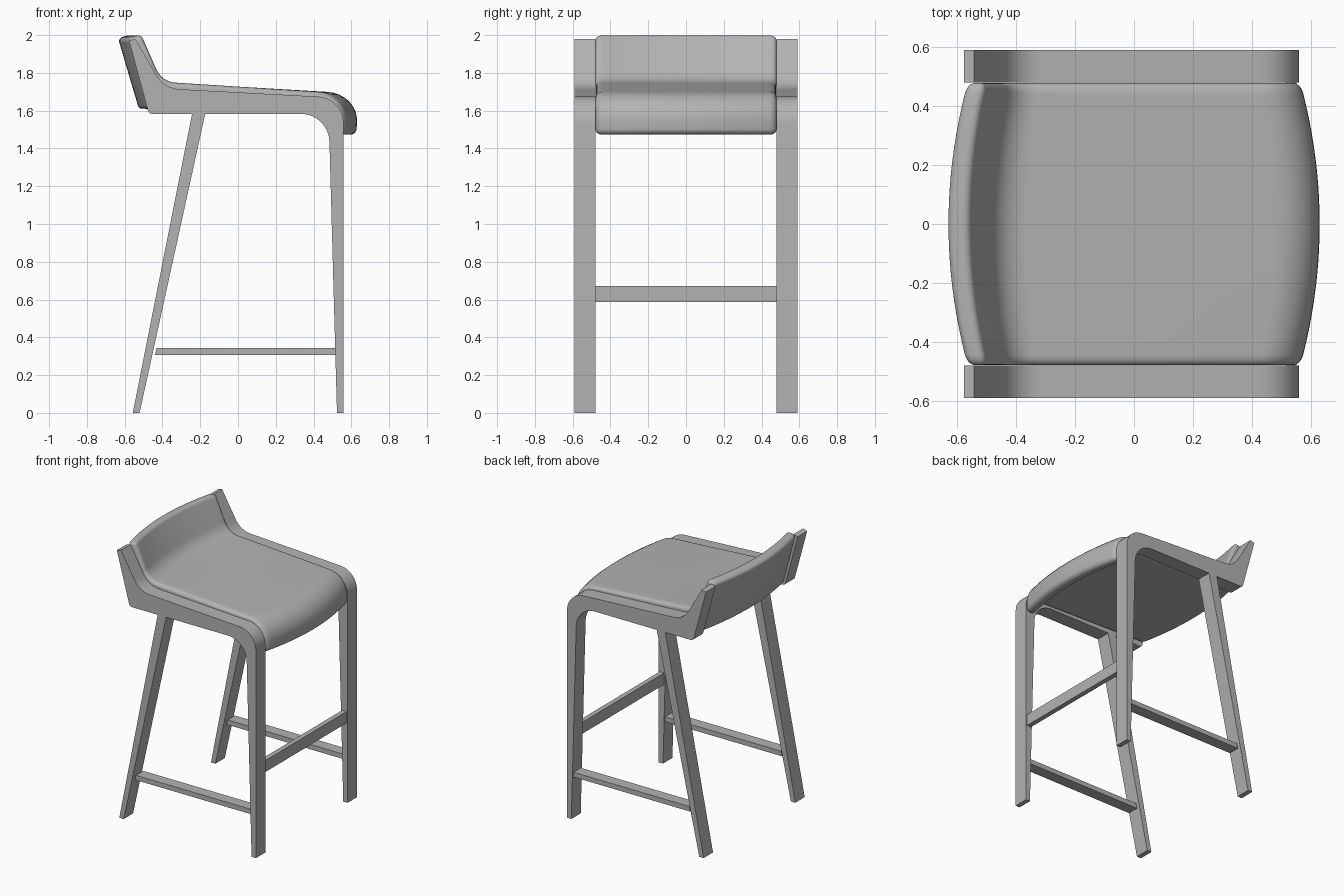
import bpy, bmesh, math
from mathutils import Vector

if "Cube" in bpy.data.objects:
    bpy.data.objects.remove(bpy.data.objects["Cube"])

# Dark grey finish shared by all parts
grey = bpy.data.materials.new("dark_grey")
grey.diffuse_color = (0.45, 0.45, 0.45, 1)
grey.use_nodes = True
grey.node_tree.nodes["Principled BSDF"].inputs["Base Color"].default_value = grey.diffuse_color


def fillet(corners, n=8):
    """Round a closed (x, z, radius) polygon into a list of 2D points."""
    out = []
    for i, (x, z, r) in enumerate(corners):
        p = Vector((x, z))
        if r == 0:
            out.append(p)
            continue
        a = (Vector(corners[i - 1][:2]) - p).normalized()
        b = (Vector(corners[(i + 1) % len(corners)][:2]) - p).normalized()
        half = a.angle(b) / 2
        c = p + (a + b).normalized() * r / math.sin(half)
        t = r / math.tan(half)
        u, v = p + a * t - c, p + b * t - c
        sweep = u.angle(v)
        for k in range(n + 1):
            f = k / n
            out.append(c + (u * math.sin((1 - f) * sweep) + v * math.sin(f * sweep)) / math.sin(sweep))
    return out


def loft(name, rings, angle=30):
    """Skin a list of matching closed rings and cap both ends."""
    bm = bmesh.new()
    loops = [[bm.verts.new(p) for p in ring] for ring in rings]
    n = len(loops[0])
    for a, b in zip(loops, loops[1:]):
        for i in range(n):
            j = (i + 1) % n
            bm.faces.new((a[i], a[j], b[j], b[i]))
    bm.faces.new(loops[0])
    bm.faces.new(loops[-1])
    bmesh.ops.recalc_face_normals(bm, faces=bm.faces)
    me = bpy.data.meshes.new(name)
    bm.to_mesh(me)
    bm.free()
    me.materials.append(grey)
    ob = bpy.data.objects.new(name, me)
    bpy.context.collection.objects.link(ob)
    bpy.context.view_layer.objects.active = ob
    ob.select_set(True)
    bpy.ops.object.shade_smooth_by_angle(angle=math.radians(angle))
    ob.select_set(False)
    return ob


def slab(name, pts, y0, y1):
    return loft(name, [[(p[0], y, p[1]) for p in pts] for y in (y0, y1)])


# Side frames (front leg, rail and back stub in one), rear legs, side stretchers
frame = fillet([(0.524, 0, 0), (0.559, 0, 0), (0.559, 1.667, 0.14), (-0.392, 1.718, 0.15),
                (-0.543, 1.98, 0), (-0.577, 1.97, 0), (-0.472, 1.583, 0.025), (0.48, 1.583, 0.15)])
rear = [(-0.557, 0), (-0.521, 0), (-0.171, 1.595), (-0.241, 1.595)]
bar = [(-0.44, 0.307), (0.518, 0.307), (0.518, 0.343), (-0.431, 0.343)]
for s, side in ((-1, "left"), (1, "right")):
    slab("side_frame_" + side, frame, s * 0.48, s * 0.59)
    slab("rear_leg_" + side, rear, s * 0.48, s * 0.59)
    slab("side_stretcher_" + side, bar, s * 0.4925, s * 0.5775)

# Front foot rest
slab("front_stretcher", [(0.515, 0.587), (0.551, 0.587), (0.551, 0.672), (0.515, 0.672)], -0.48, 0.48)

# Upholstered seat: profile bowed outward at the middle, rounded at both sides
prof = fillet([(-0.57, 1.985, 0.025), (-0.506, 2.003, 0.025), (-0.398, 1.753, 0.12),
               (0.571, 1.69, 0.15), (0.562, 1.473, 0.032), (0.50, 1.473, 0.024),
               (0.47, 1.583, 0.08), (-0.471, 1.611, 0.02)])
normals = []
for i in range(len(prof)):
    d = (prof[(i + 1) % len(prof)] - prof[i - 1]).normalized()
    normals.append(Vector((d.y, -d.x)))          # inward, profile runs clockwise
W, RY, RIN = 0.478, 0.035, 0.022
inner = W - RY
start = []
for k in range(6, 0, -1):
    t = k / 6 * math.pi / 2
    start.append((-inner - RY * math.sin(t), RIN * (1 - math.cos(t))))
middle = [(-inner + 2 * inner * k / 20, 0) for k in range(21)]
end = [(-y, o) for y, o in reversed(start)]
rings = []
for y, off in start + middle + end:
    bow = 1 + 0.115 * (1 - (y / W) ** 2)
    ring = []
    for p, nv in zip(prof, normals):
        q = p + nv * off
        ring.append((q.x * bow, y, q.y))
    rings.append(ring)
loft("seat", rings, 40)
